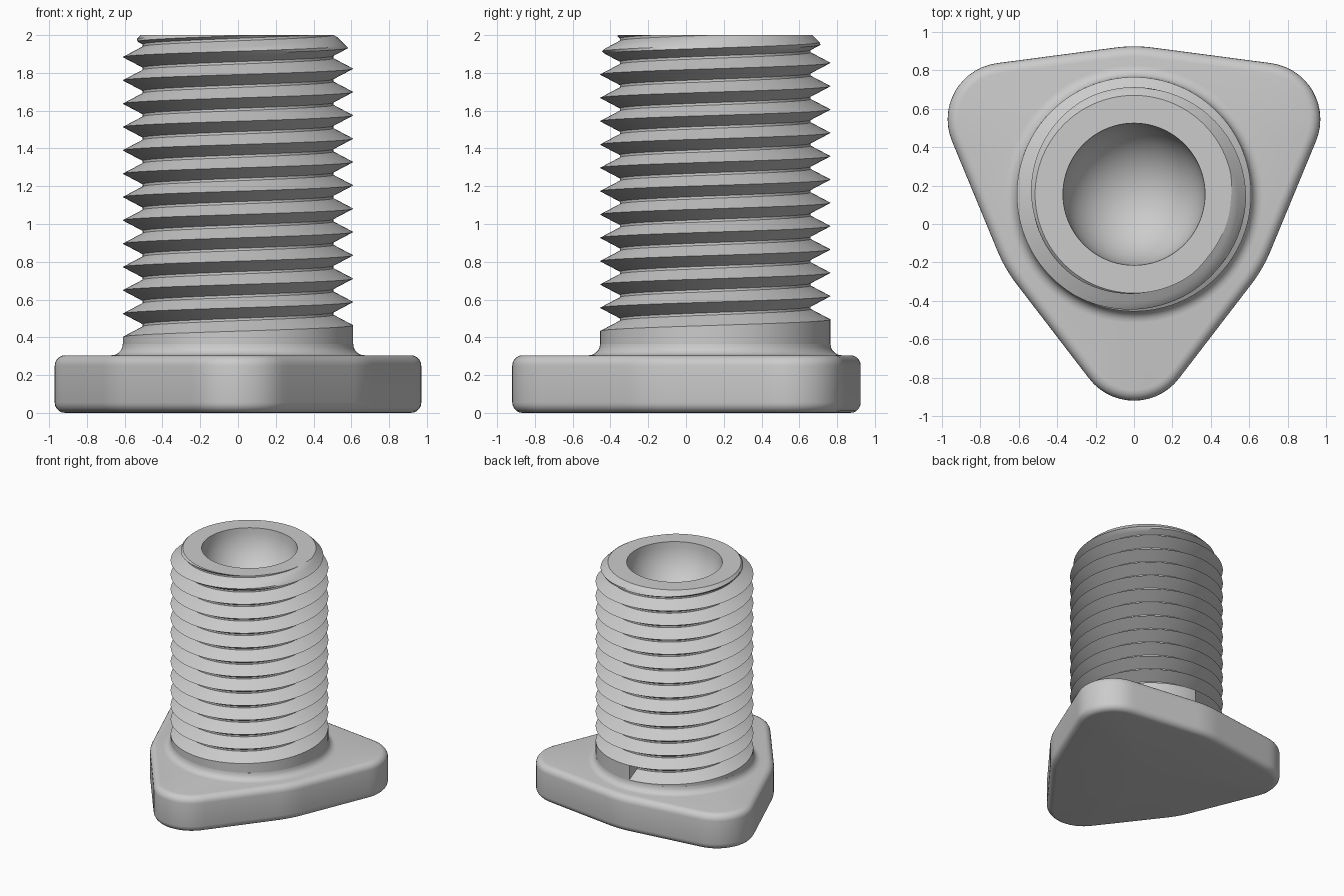
import bpy, bmesh, math

if "Cube" in bpy.data.objects:
    bpy.data.objects.remove(bpy.data.objects["Cube"])

CY = 0.155            # y of the screw axis
N = 120               # segments around
PITCH, CREST, ROOT = 0.1235, 0.61, 0.505
Z_BASE, Z_TOP = 0.365, 2.0
H0 = 0.371            # crest height where the thread starts
PLATE_TOP = 0.305

grey = bpy.data.materials.new("light_grey")
grey.diffuse_color = (0.6, 0.6, 0.6, 1)
grey.use_nodes = True
grey.node_tree.nodes["Principled BSDF"].inputs["Base Color"].default_value = grey.diffuse_color


def finish(bm, name):
    bmesh.ops.remove_doubles(bm, verts=bm.verts[:], dist=0.0003)
    bmesh.ops.recalc_face_normals(bm, faces=bm.faces[:])
    me = bpy.data.meshes.new(name)
    bm.to_mesh(me)
    bm.free()
    ob = bpy.data.objects.new(name, me)
    ob.location.y = CY
    me.materials.append(grey)
    bpy.context.collection.objects.link(ob)
    bpy.ops.object.select_all(action='DESELECT')
    ob.select_set(True)
    bpy.context.view_layer.objects.active = ob
    bpy.ops.object.shade_smooth_by_angle(angle=math.radians(30))


def grid(bm, columns):
    """Quads between neighbouring columns of (angle, radius, z) points."""
    vs = [[bm.verts.new((r * math.cos(a), r * math.sin(a), z)) for a, r, z in c]
          for c in columns]
    for c, d in zip(vs, vs[1:]):
        for j in range(len(c) - 1):
            bm.faces.new((c[j], d[j], d[j + 1], c[j + 1]))
    return vs


# Three-lobed plate outline: a central disc joined by tangents to three lobes
def plate_radius(a, inset):
    dist, lobe, disc = 0.78, 0.295 - inset, 0.77 - inset
    alpha = math.acos((disc - lobe) / dist)
    beta = math.atan2(lobe * math.sin(alpha), dist + lobe * math.cos(alpha))
    p = (math.degrees(a) - 30 + 60) % 120 - 60
    p = abs(math.radians(p))
    if p < beta:
        return dist * math.cos(p) + math.sqrt(lobe ** 2 - (dist * math.sin(p)) ** 2)
    return disc / math.cos(p - alpha) if p < alpha else disc


# Plate with rounded rims and a fillet rising to the shaft
def plate_column(a):
    e = 0.055
    col = [(a, 0, 0)]
    arc = [i * math.pi / 10 for i in range(6)]
    col += [(a, plate_radius(a, e * (1 - math.sin(t))), e * (1 - math.cos(t))) for t in arc]
    col += [(a, plate_radius(a, e * (1 - math.cos(t))), PLATE_TOP - e * (1 - math.sin(t)))
            for t in arc]
    f = Z_BASE - PLATE_TOP
    col += [(a, CREST + f * (1 - math.sin(t)), PLATE_TOP + f * (1 - math.cos(t)))
            for t in arc]
    return col


M = 180
bm = bmesh.new()
grid(bm, [plate_column(2 * math.pi * i / M) for i in range(M + 1)])
finish(bm, "lobed_plate")

# Threaded shaft: helical grid, chamfered top and a round bowl in the end
FRACTIONS = [0, .112, .224, .336, .448, .552, .664, .776, .888]
TURNS = 14


def shaft_column(i):
    a = math.pi / 2 + 2 * math.pi * i / N
    h = H0 + PITCH * i / N
    col = [(a, CREST, Z_BASE)]
    for k in range(TURNS * len(FRACTIONS) + 1):
        turn, step = divmod(k, len(FRACTIONS))
        z = min(Z_TOP, h + PITCH * (turn + FRACTIONS[step]))
        u = (z - h) / PITCH
        away = min(1, abs(u - round(u)) / 0.448)
        r = CREST - (CREST - ROOT) * away
        col.append((a, min(r, 0.515 + Z_TOP - z), z))
    bowl = 0.37
    for k in range(13):
        t = math.pi / 2 * k / 12
        col.append((a, bowl * math.cos(t), Z_TOP - bowl * math.sin(t)))
    return col


bm = bmesh.new()
cols = grid(bm, [shaft_column(i) for i in range(N + 1)])
# radial face where the thread groove begins
bm.faces.new(cols[0][1:len(FRACTIONS) + 2])
finish(bm, "threaded_shaft")
